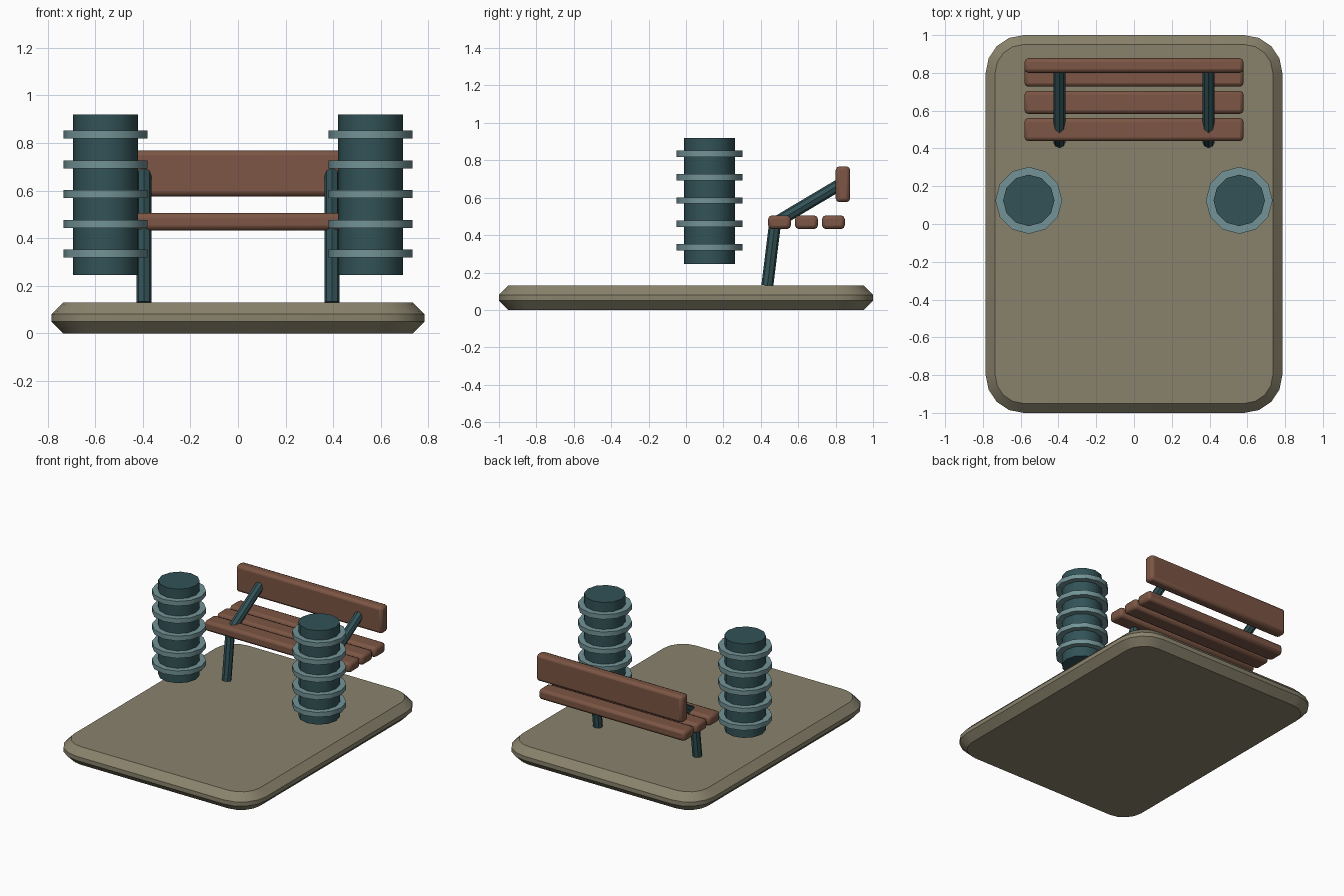
import bpy, bmesh, math
from mathutils import Vector

cube = bpy.data.objects.get("Cube")
if cube:
    bpy.data.objects.remove(cube, do_unlink=True)


def material(name, rgb):
    m = bpy.data.materials.new(name)
    m.use_nodes = True
    m.diffuse_color = (*rgb, 1)
    m.node_tree.nodes["Principled BSDF"].inputs["Base Color"].default_value = (*rgb, 1)
    return m


stone = material("sandy stone", (0.25, 0.225, 0.15))
wood = material("brown wood", (0.20, 0.092, 0.058))
dark = material("dark teal metal", (0.032, 0.085, 0.095))
light = material("pale teal metal", (0.17, 0.29, 0.305))


def finish(obj, name, mat, angle=40):
    obj.name = obj.data.name = name
    obj.data.materials.append(mat)
    bpy.ops.object.select_all(action="DESELECT")
    obj.select_set(True)
    bpy.context.view_layer.objects.active = obj
    bpy.ops.object.shade_smooth_by_angle(angle=math.radians(angle))
    return obj


def cylinder(name, mat, centre, radius, depth, sides):
    bpy.ops.mesh.primitive_cylinder_add(vertices=sides, radius=radius, depth=depth, location=centre)
    return finish(bpy.context.object, name, mat)


def tube(name, mat, start, end, radius):
    start, end = Vector(start), Vector(end)
    obj = cylinder(name, mat, (start + end) / 2, radius, (end - start).length, 8)
    # The tubes only lean front to back
    d = end - start
    obj.rotation_euler.x = -math.atan2(d.y, d.z)
    return obj


def plank(name, y, z, depth, height):
    bpy.ops.mesh.primitive_cube_add(size=1, location=(0, y, z))
    obj = bpy.context.object
    obj.scale = (1.16, depth, height)
    bpy.ops.object.transform_apply(location=False, rotation=False, scale=True)
    bevel = obj.modifiers.new("Rounded edges", "BEVEL")
    bevel.width, bevel.segments = 0.02, 2
    return finish(obj, name, wood, 50)


# Ground slab: stacked rounded rectangles with chamfered rims
def slab_outline(radius, steps=4):
    for quarter, (sx, sy) in enumerate([(1, 1), (-1, 1), (-1, -1), (1, -1)]):
        for i in range(steps + 1):
            a = math.pi / 2 * (quarter + i / steps)
            yield sx * 0.585 + radius * math.cos(a), sy * 0.8 + radius * math.sin(a)


bm = bmesh.new()
rings = [[bm.verts.new((x, y, z)) for x, y in slab_outline(r)]
         for r, z in [(0.15, 0), (0.2, 0.05), (0.2, 0.08), (0.15, 0.13)]]
for low, high in zip(rings, rings[1:]):
    for i in range(len(low)):
        j = (i + 1) % len(low)
        bm.faces.new((low[i], low[j], high[j], high[i]))
bm.faces.new(rings[-1])
bm.faces.new(reversed(rings[0]))
mesh = bpy.data.meshes.new("ground_slab")
bm.to_mesh(mesh)
bm.free()
slab = bpy.data.objects.new("ground_slab", mesh)
bpy.context.collection.objects.link(slab)
finish(slab, "ground_slab", stone)

# Bench planks
for i, part in enumerate(["front", "middle", "rear"]):
    plank("seat_slat_" + part, 0.5 + 0.144 * i, 0.469, 0.122, 0.073)
plank("backrest", 0.839, 0.672, 0.077, 0.192)

for side, s in [("left", 1), ("right", -1)]:
    # Bench supports
    x = 0.395 * s
    tube("bench_leg_" + side, dark, (x, 0.435, 0.13), (x, 0.478, 0.48), 0.032)
    tube("backrest_arm_" + side, dark, (x, 0.485, 0.47), (x, 0.83, 0.675), 0.032)

    # Ribbed barrels
    x = 0.557 * s
    cylinder("barrel_" + side, dark, (x, 0.125, 0.583), 0.136, 0.675, 12)
    for i in range(5):
        cylinder(f"barrel_rib_{side}_{i + 1}", light, (x, 0.125, 0.335 + 0.125 * i), 0.177, 0.034, 12)
